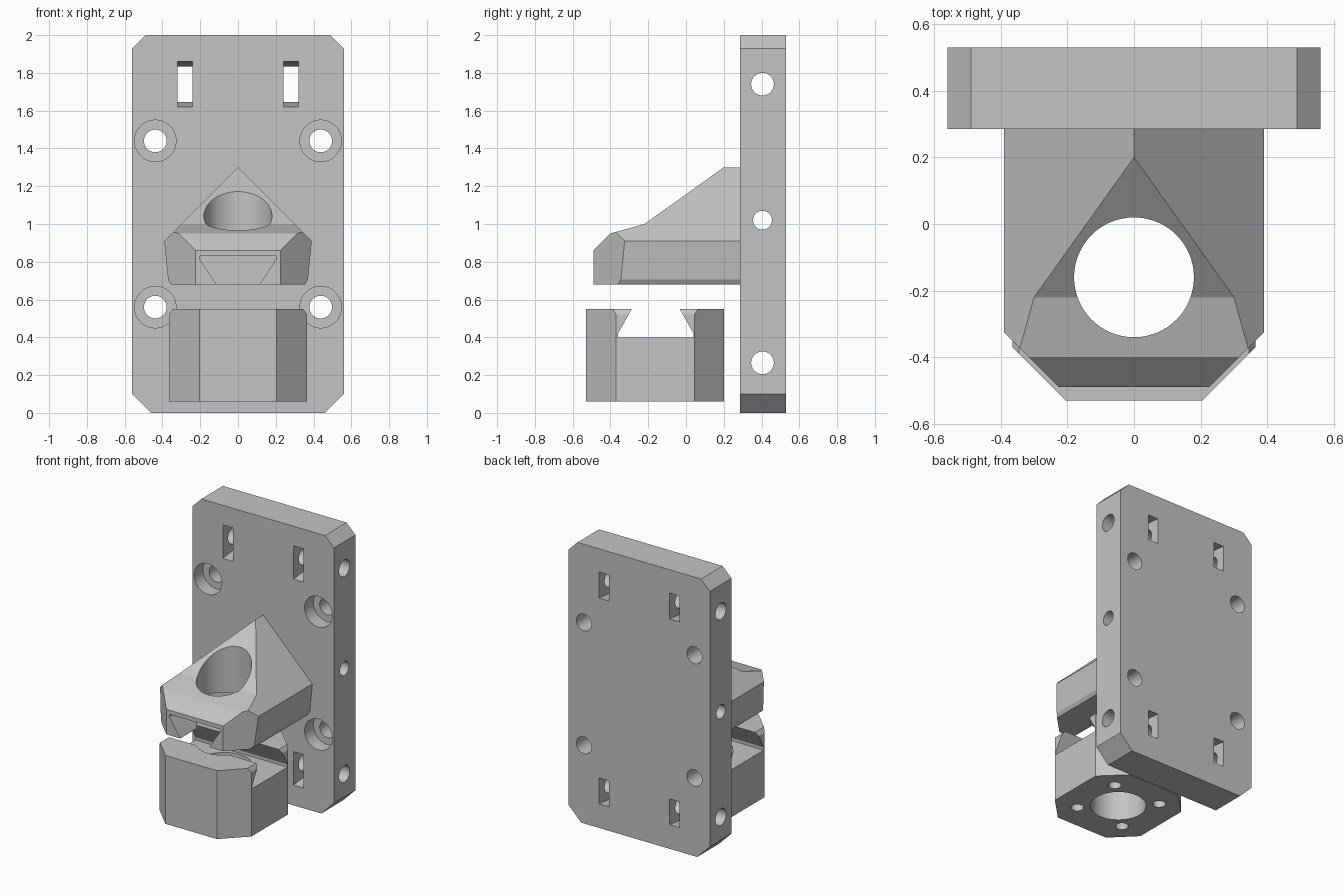
import bpy, bmesh, math
from mathutils import Vector

if "Cube" in bpy.data.objects:
    bpy.data.objects.remove(bpy.data.objects["Cube"], do_unlink=True)

grey = bpy.data.materials.new("plain grey")
grey.use_nodes = True
grey.diffuse_color = (0.55, 0.55, 0.55, 1)
grey.node_tree.nodes["Principled BSDF"].inputs["Base Color"].default_value = (0.55, 0.55, 0.55, 1)


def place(axis, a, b, t):
    return {"x": (t, a, b), "y": (a, t, b), "z": (a, b, t)}[axis]


def prism(name, axis, outline, lo, hi):
    """Extrude a 2D outline along an axis from lo to hi."""
    bm = bmesh.new()
    ends = [[bm.verts.new(place(axis, a, b, t)) for a, b in outline] for t in (lo, hi)]
    for ring in ends:
        bm.faces.new(ring)
    n = len(outline)
    for i in range(n):
        j = (i + 1) % n
        bm.faces.new((ends[0][i], ends[0][j], ends[1][j], ends[1][i]))
    bmesh.ops.recalc_face_normals(bm, faces=bm.faces)
    mesh = bpy.data.meshes.new(name)
    bm.to_mesh(mesh)
    bm.free()
    mesh.materials.append(grey)
    obj = bpy.data.objects.new(name, mesh)
    bpy.context.collection.objects.link(obj)
    return obj


def drill(axis, a, b, r, lo, hi, sides=48):
    ring = [(a + r * math.cos(2 * math.pi * i / sides), b + r * math.sin(2 * math.pi * i / sides))
            for i in range(sides)]
    return prism("cutter", axis, ring, lo, hi)


def combine(obj, cutters, operation="DIFFERENCE"):
    """Apply one boolean per cutter, then discard the cutters."""
    for cutter in cutters:
        mod = obj.modifiers.new("cut", "BOOLEAN")
        mod.operation = operation
        mod.solver = "EXACT"
        mod.object = cutter
    bpy.context.view_layer.update()
    graph = bpy.context.evaluated_depsgraph_get()
    mesh = bpy.data.meshes.new_from_object(obj.evaluated_get(graph))
    obj.modifiers.clear()
    obj.data = mesh
    for cutter in cutters:
        bpy.data.objects.remove(cutter, do_unlink=True)


def finish(obj):
    obj.data.shade_smooth()
    obj.data.set_sharp_from_angle(angle=math.radians(20))


def mirrored(half):
    """Close a right-hand half outline across the first coordinate."""
    return half + [(-a, b) for a, b in reversed(half) if a > 0]


BORE_Y = -0.16
FRONT, BACK = 0.285, 0.53

# Back plate with clipped corners
plate = prism("back_plate", "y", mirrored([(0.46, 0), (0.56, 0.1), (0.56, 1.93), (0.49, 2)]), FRONT, BACK)
cuts = []
# Cross holes through the plate's width
for z, r in ((0.265, 0.06), (1.02, 0.05), (1.74, 0.06)):
    cuts.append(drill("x", 0.405, z, r, -0.7, 0.7))
for side in (-1, 1):
    # Counterbored screw holes
    for z in (0.56, 1.44):
        cuts.append(drill("y", side * 0.438, z, 0.06, 0.2, 0.6))
        cuts.append(drill("y", side * 0.438, z, 0.11, 0.2, FRONT + 0.1))
    # Tapered strap slots
    for z in (0.265, 1.74):
        taper = [(0.275, z - 0.121), (0.54, z - 0.092), (0.54, z + 0.092), (0.275, z + 0.121)]
        cuts.append(prism("cutter", "x", taper, side * 0.28 - 0.04, side * 0.28 + 0.04))
combine(plate, cuts)
finish(plate)

# Gabled bracket: gable section trimmed by side and plan outlines
bracket = prism("gabled_bracket", "y",
                mirrored([(0.355, 0.68), (0.37, 0.705), (0.39, 0.91), (0, 1.3)]), -0.6, FRONT + 0.005)
side_trim = prism("cutter", "x", [(0.4, 0.5), (-0.49, 0.5), (-0.49, 0.86), (-0.4, 0.95),
                                  (-0.22, 1.0), (0.2, 1.3), (0.22, 1.4), (0.4, 1.4)], -0.8, 0.8)
plan_trim = prism("cutter", "z", mirrored([(0.215, -0.5), (0.5, -0.215), (0.5, 0.5)]), 0.4, 1.6)
combine(bracket, [side_trim, plan_trim], "INTERSECT")
# Dovetail groove from the front, and the vertical bore
groove = prism("cutter", "y", mirrored([(0.105, 0.66), (0.12, 0.69), (0.2, 0.81), (0.2, 0.83)]), -0.7, 0.2)
combine(bracket, [groove, drill("z", 0, BORE_Y, 0.18, 0.5, 1.5, 64)])
finish(bracket)

# Octagonal clamp block with slightly bevelled top sides
block = prism("octagonal_block", "z",
              mirrored([(0.205, -0.53), (0.365, -0.37), (0.365, 0.045), (0.205, 0.2)]), 0.06, 0.55)
top_trim = prism("cutter", "y", mirrored([(0.4, 0), (0.4, 0.47), (0.345, 0.551), (0.345, 0.7)]), -0.8, 0.5)
combine(block, [top_trim], "INTERSECT")
# Dovetail groove across the block, bore and blind screw holes
dovetail = [(BORE_Y + a, z) for a, z in mirrored([(0.2, 0.4), (0.2, 0.42), (0.127, 0.55), (0.127, 0.7)])]
cuts = [prism("cutter", "x", dovetail, -0.6, 0.6), drill("z", 0, BORE_Y, 0.182, 0, 0.8, 64)]
for sx in (-1, 1):
    for sy in (-1, 1):
        cuts.append(drill("z", sx * 0.19, BORE_Y + sy * 0.19, 0.042, 0, 0.3, 32))
combine(block, cuts)
finish(block)
